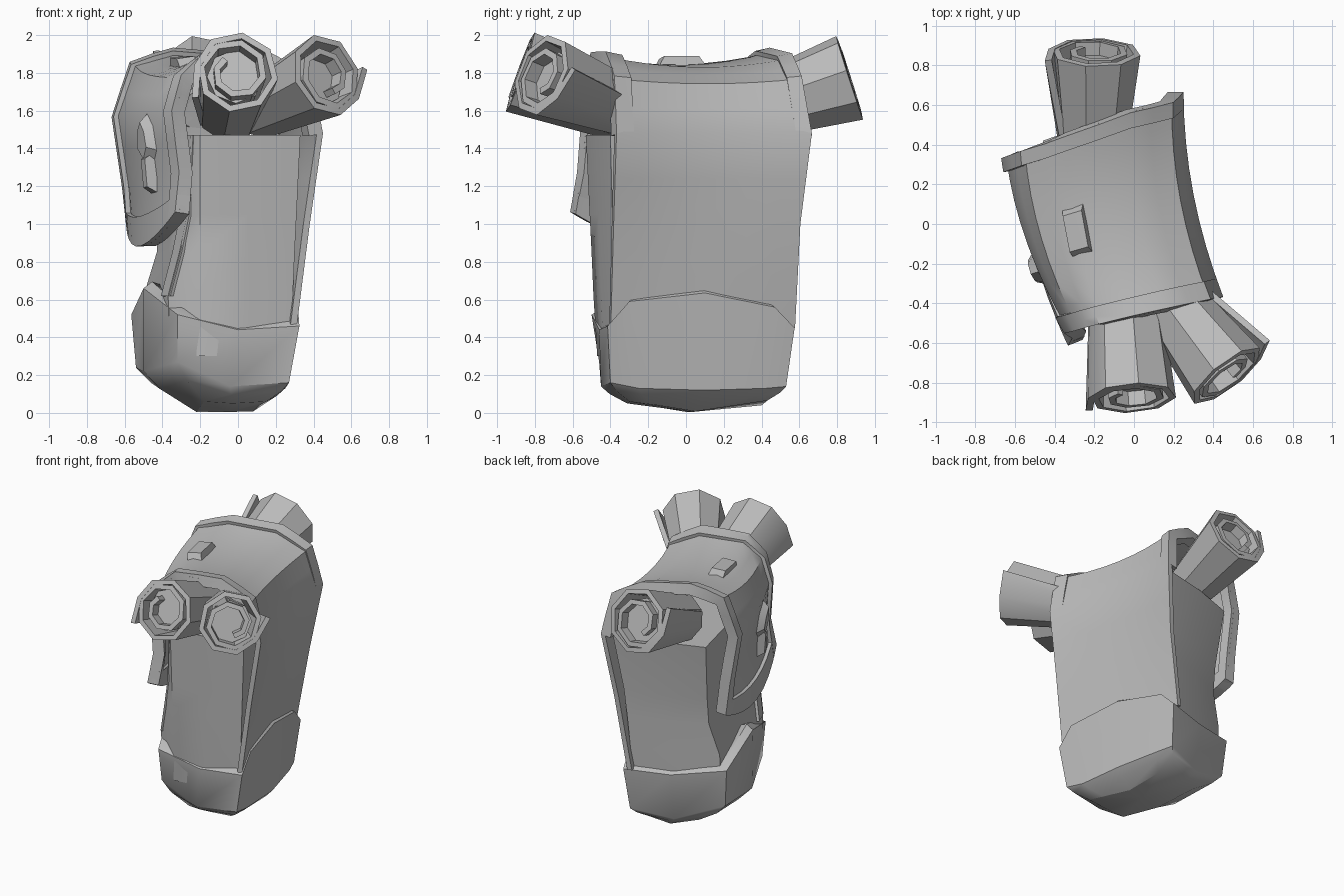
import bpy, math
from mathutils import Vector

if "Cube" in bpy.data.objects:
    bpy.data.objects.remove(bpy.data.objects["Cube"])

mat = bpy.data.materials.new("plain grey")
mat.diffuse_color = (0.5, 0.5, 0.5, 1)
mat.use_nodes = True
mat.node_tree.nodes["Principled BSDF"].inputs["Base Color"].default_value = mat.diffuse_color


def make(name, verts, faces, thick=0, angle=38):
    me = bpy.data.meshes.new(name)
    me.from_pydata([tuple(v) for v in verts], [], faces)
    ob = bpy.data.objects.new(name, me)
    bpy.context.collection.objects.link(ob)
    me.materials.append(mat)
    bpy.ops.object.select_all(action='DESELECT')
    bpy.context.view_layer.objects.active = ob
    ob.select_set(True)
    if thick:
        m = ob.modifiers.new("thickness", 'SOLIDIFY')
        m.thickness, m.offset, m.use_even_offset = thick, -1, False
        bpy.ops.object.modifier_apply(modifier=m.name)
    bpy.ops.object.shade_smooth_by_angle(angle=math.radians(angle))
    return ob


def grid(name, rows, thick=0):
    n = len(rows[0])
    faces = [(i*n+j, (i+1)*n+j, (i+1)*n+j+1, i*n+j+1)
             for i in range(len(rows)-1) for j in range(n-1)]
    return make(name, [p for r in rows for p in r], faces, thick)


def loft(name, rings):
    # closed rings, counter-clockwise from above, listed bottom to top
    n = len(rings[0])
    faces = [(i*n+j, i*n+(j+1) % n, (i+1)*n+(j+1) % n, (i+1)*n+j)
             for i in range(len(rings)-1) for j in range(n)]
    verts = [Vector(p) for r in rings for p in r]
    for k, r in ((0, rings[0]), (len(rings)-1, rings[-1])):
        verts.append(sum((Vector(p) for p in r), Vector())/n)
        c = len(verts)-1
        faces += [(c, k*n+(j+1) % n, k*n+j) if k == 0 else (c, k*n+j, k*n+(j+1) % n)
                  for j in range(n)]
    return make(name, verts, faces)


# Cover cross-sections (x, z): up the right side, over the top, down the left flap
FRONT = [(.31, .45), (.38, 1.0), (.45, 1.48), (.38, 1.77), (.16, 1.89), (-.16, 1.89),
         (-.28, 1.78), (-.33, 1.6), (-.29, 1.27), (-.31, 1.06)]
BACK = [(.09, .45), (.18, 1.0), (.25, 1.48), (.19, 1.77), (-.02, 1.88), (-.34, 1.91),
        (-.55, 1.85), (-.645, 1.57), (-.59, 1.2), (-.565, .97)]
BACK_Y = [-.03, -.035, 0, -.03, 0, 0, 0, 0, 0, 0]


def cover(u, v):
    i = min(int(v), 8)
    t = v-i

    def along(s):
        return [s[i][k]*(1-t)+s[i+1][k]*t for k in (0, 1)]
    (xf, zf), (xb, zb) = along(FRONT), along(BACK)
    yf = -.46+(xf-.03)*.22-.035*max(0, v-7)
    yb = .5+(xb+.2)*.37+BACK_Y[i]*(1-t)+BACK_Y[i+1]*t
    p = Vector((xf, yf, zf)).lerp(Vector((xb, yb, zb)), u)
    w = 4*u*(1-u)
    p.x -= w*.05*min(1, v/2)                                   # pinched waist
    p.z -= w*.055*max(0, min(1, (v-2)/2, (7-v)/2))             # sagging top
    p.z -= w*.13*max(0, v-8)                                   # pointed flap end
    return p


def outer(u, v, d):
    e = .01
    uu, vv = min(u, 1-e), min(v, 9-e)
    n = (cover(uu+e, vv)-cover(uu, vv)).cross(cover(uu, vv+e)-cover(uu, vv))
    return cover(u, v)+n.normalized()*d


US = [k/8 for k in range(9)]
VS = [k/2 for k in range(19)]
grid("cover", [[cover(u, v) for v in VS] for u in US], .035)

# Raised hems along both ends and the flap tip, fading out on the right side
for name, us in (("front_hem", (0, .04, .09)), ("back_hem", (.92, .96, 1))):
    grid(name, [[outer(u, v, .025*min(1, (v-2)/1.6)) for v in VS[4:]] for u in us], .08)
grid("flap_hem", [[outer(u, v, .025) for v in (8.55, 9)] for u in US], .08)


# Main bag body from corners per height: front left, front right, back right,
# back left, and the bevelled left edge
def ring(z, fl, fr, br, bl, edge):
    fl, fr, br, bl, edge = [Vector((*p, z)) for p in (fl, fr, br, bl, edge)]
    front = fl.lerp(fr, .5)-Vector((0, .015, 0))
    back = br.lerp(bl, .5)+Vector((0, .02, 0))
    return [fl, front, fr, fr.lerp(br, .5)-Vector((.05, 0, 0)), br, back, bl,
            bl.lerp(edge, .5), edge]


rings = [
    ring(.3, (-.2, -.47), (.28, -.37), (.08, .52), (-.51, .3), (-.36, -.38)),
    ring(.62, (-.2, -.49), (.29, -.38), (.09, .54), (-.5, .31), (-.37, -.4)),
    ring(.85, (-.2, -.5), (.3, -.385), (.11, .55), (-.43, .34), (-.31, -.44)),
    ring(1.05, (-.2, -.51), (.31, -.39), (.13, .56), (-.43, .36), (-.27, -.46)),
    ring(1.47, (-.2, -.53), (.33, -.4), (.19, .61), (-.46, .42), (-.25, -.47))]
loft("bag_body", rings)

# Edge piping down the left side of the bag, flaring out above the cup
grid("side_piping", [[r[8]+Vector((.012+dx, -.02+dy, 0)) for r in rings[1:]]
                     for dx, dy in ((-.05, .12), (0, 0))], .03)

# Faceted bottom cup: front left, front, front right, right (three), and so on round
bottom = [(-.18, -.33, .06), (-.03, -.31, .05), (.15, -.3, .06), (.12, -.18, .045),
          (.08, .05, .008), (.04, .3, .045), (0, .43, .065), (-.15, .4, .04),
          (-.3, .27, .06), (-.22, 0, .005)]
middle = [(-.32, -.46, .27), (-.04, -.45, .14), (.27, -.4, .16), (.25, -.25, .13),
          (.22, .1, .12), (.14, .42, .13), (.1, .53, .14), (-.2, .43, .1),
          (-.54, .3, .24), (-.5, -.08, .22)]
brim = [(-.32, -.5, .52), (0, -.46, .44), (.325, -.415, .46), (.315, -.3, .59),
        (.235, .1, .635), (.15, .47, .56), (.125, .575, .45), (-.2, .47, .45),
        (-.565, .32, .52), (-.5, -.09, .66)]
lip = [(x*.88-.015, y*.88, z+.035) for x, y, z in brim]
low = [Vector(a).lerp(Vector(b), .55)+Vector((a[0]-b[0], a[1]-b[1], 0))*-.12
       for a, b in zip(bottom, middle)]
cup = loft("bottom_cup", [bottom, low, middle, brim, lip])
cup.data.vertices[50].co.z = .005     # keep the underside convex


# Rolled mats: a tapered spiral sheet with a loose outer edge
def roll(name, start, end, tail, taper, size=1):
    a, b = Vector(start), Vector(end)
    d = (b-a).normalized()
    side = d.cross(Vector((0, 0, 1))).normalized()
    up = side.cross(d)
    steps, rows = 18, []
    for base, s in ((a, taper), (b, size)):
        row = []
        for k in range(steps+1):
            ang = math.radians(tail)+(k-steps)*math.tau/8
            r = (.075+.115*min(1, k/(steps-7)))*s
            if k == steps:
                r *= 1.3 if s == size else 1
            row.append(base-side*math.cos(ang)*r+up*math.sin(ang)*r)
        rows.append(row)
    grid(name, rows, .035)
    # core closing the roll a little below its end
    core = []
    for f, r in ((0, .16*taper), (.88, .15*size)):
        core.append([a.lerp(b, f)-side*math.cos(k*math.tau/8)*r+up*math.sin(k*math.tau/8)*r
                     for k in range(8)][::-1])
    loft(name+"_core", core).data.flip_normals()


roll("front_left_roll", (-.05, -.3, 1.6), (-.01, -.88, 1.805), 215, .75)
roll("front_right_roll", (.1, -.28, 1.6), (.475, -.765, 1.79), 10, .62)
roll("back_roll", (-.21, .33, 1.6), (-.2, .87, 1.775), 35, .68, 1.06)


# Small plates: clasp on the top and leaf-shaped badge on the flap
def plate(name, uv, height, inset=.75):
    cu = sum(p[0] for p in uv)/len(uv)
    cv = sum(p[1] for p in uv)/len(uv)
    return loft(name, [[outer(u, v, -.01) for u, v in uv],
                       [outer(cu+(u-cu)*inset, cv+(v-cv)*inset, height) for u, v in uv]])


plate("top_clasp", [(.36, 4.8), (.62, 4.8), (.62, 5.25), (.36, 5.25)], .045)
plate("badge_leaf", [(.34, 6.95), (.44, 7.2), (.48, 7.6), (.37, 7.9), (.27, 7.6), (.28, 7.2)], .045, .6)
plate("badge_stem", [(.32, 7.6), (.4, 7.6), (.4, 8.25), (.32, 8.25)], .05, .7)
